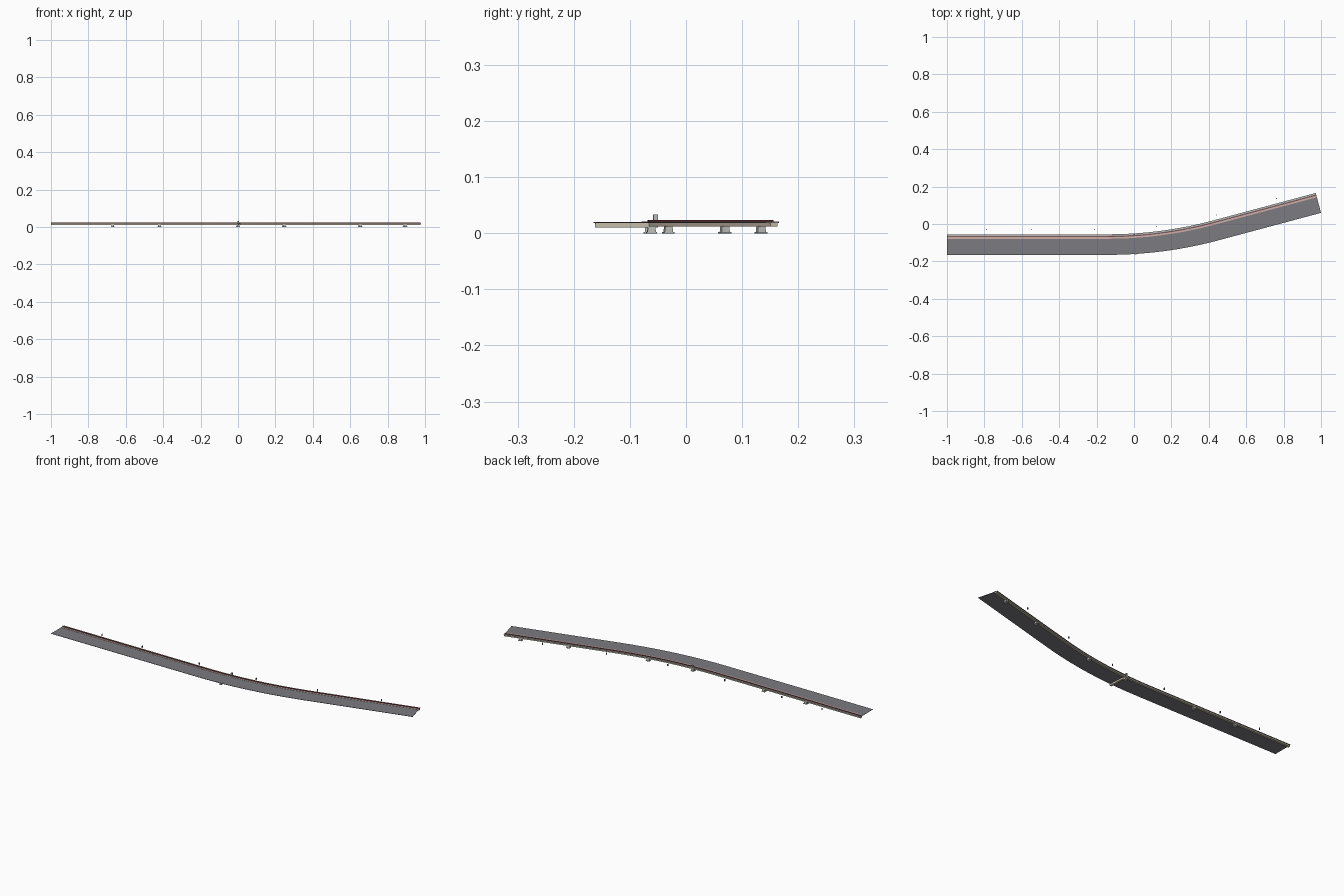
import bpy, bmesh, math
from mathutils import Vector, Matrix

if "Cube" in bpy.data.objects:
    bpy.data.objects.remove(bpy.data.objects["Cube"])

# Back edge of the deck: straight, arc to the left, straight
ANG = math.radians(15)
X0, Y0, T = -0.14, -0.055, 0.287
R = T / math.tan(ANG / 2)
XE, YE = X0 + R * math.sin(ANG), Y0 + R * (1 - math.cos(ANG))
END = Vector((0.9715, 0.165))


def frame(x):
    """Point on the back edge at x and its heading."""
    if x <= X0:
        return Vector((x, Y0)), 0.0
    if x >= XE:
        return Vector((x, YE + (x - XE) * math.tan(ANG))), ANG
    a = math.asin((x - X0) / R)
    return Vector((x, Y0 + R * (1 - math.cos(a)))), a


def at(x, off):
    p, a = frame(x)
    return p + off * Vector((math.sin(a), -math.cos(a))), a


stations = [-1.0] + [X0 + (XE - X0) * i / 14 for i in range(15)] + [END.x]


def mat(name, c):
    m = bpy.data.materials.new(name)
    m.diffuse_color = (*c, 1)
    m.use_nodes = True
    m.node_tree.nodes["Principled BSDF"].inputs["Base Color"].default_value = m.diffuse_color
    return m


asphalt = mat("asphalt", (0.2, 0.2, 0.22))
stone = mat("stone", (0.58, 0.52, 0.41))
concrete = mat("concrete", (0.5, 0.5, 0.48))
pink = mat("kerb_pink", (0.62, 0.42, 0.38))
maroon = mat("rail_maroon", (0.2, 0.05, 0.06))
dark = mat("dark_metal", (0.1, 0.1, 0.1))


def finish(name, bm, m):
    bmesh.ops.recalc_face_normals(bm, faces=bm.faces)
    me = bpy.data.meshes.new(name)
    bm.to_mesh(me)
    bm.free()
    me.materials.append(m)
    ob = bpy.data.objects.new(name, me)
    bpy.context.collection.objects.link(ob)
    return ob


def sweep(name, o1, o2, z1, z2, m):
    """Rectangular section swept along the bridge."""
    bm = bmesh.new()
    rings = []
    for x in stations:
        ring = []
        for o, z in ((o1, z1), (o2, z1), (o2, z2), (o1, z2)):
            p, _ = at(x, o)
            ring.append(bm.verts.new((p.x, p.y, z)))
        rings.append(ring)
    for a, b in zip(rings, rings[1:]):
        for i in range(4):
            j = (i + 1) % 4
            bm.faces.new((a[i], a[j], b[j], b[i]))
    bm.faces.new(rings[0])
    bm.faces.new(rings[-1])
    return finish(name, bm, m)


def block(name, x, off, size, z1, z2, m, flare=1.0):
    """Box aligned to the bridge, optionally wider at its base."""
    p, a = at(x, off)
    bm = bmesh.new()
    bmesh.ops.create_cube(bm, size=1)
    for v in bm.verts:
        k = flare if v.co.z < 0 else 1
        v.co = Vector((v.co.x * size[0] * k, v.co.y * size[1] * k,
                       z1 if v.co.z < 0 else z2))
    bm.transform(Matrix.Translation((p.x, p.y, 0)) @ Matrix.Rotation(a, 4, 'Z'))
    return finish(name, bm, m)


# Deck, edge girder, kerb and rail
sweep("road_deck", 0.0, 0.11, 0.0185, 0.02, asphalt)
sweep("edge_girder", 0.003, 0.016, 0.012, 0.0185, stone)
sweep("kerb", 0.015, 0.024, 0.02, 0.0212, pink)
sweep("parapet", 0.0, 0.008, 0.02, 0.021, concrete)
sweep("rail", 0.0105, 0.0135, 0.02, 0.0238, maroon)

# Piers with footings
for i, x in enumerate((-0.67, -0.42, 0.0, 0.245, 0.65, 0.89)):
    block(f"pier_{i}", x, 0.011, (0.013, 0.013), 0.002, 0.0125, concrete, 1.15)
    block(f"footing_{i}", x, 0.011, (0.02, 0.019), 0.0, 0.002, concrete)

# Central crossbeam and post
block("crossbeam", 0.0, 0.056, (0.01, 0.112), 0.010, 0.0184, stone)
block("centre_post", 0.0, 0.004, (0.008, 0.008), 0.018, 0.033, concrete)

# Small marker posts behind the edge
for i, x in enumerate((-0.79, -0.55, -0.21, 0.122, 0.446, 0.768)):
    block(f"marker_{i}", x, -0.025, (0.004, 0.005), 0.012, 0.022, dark)
